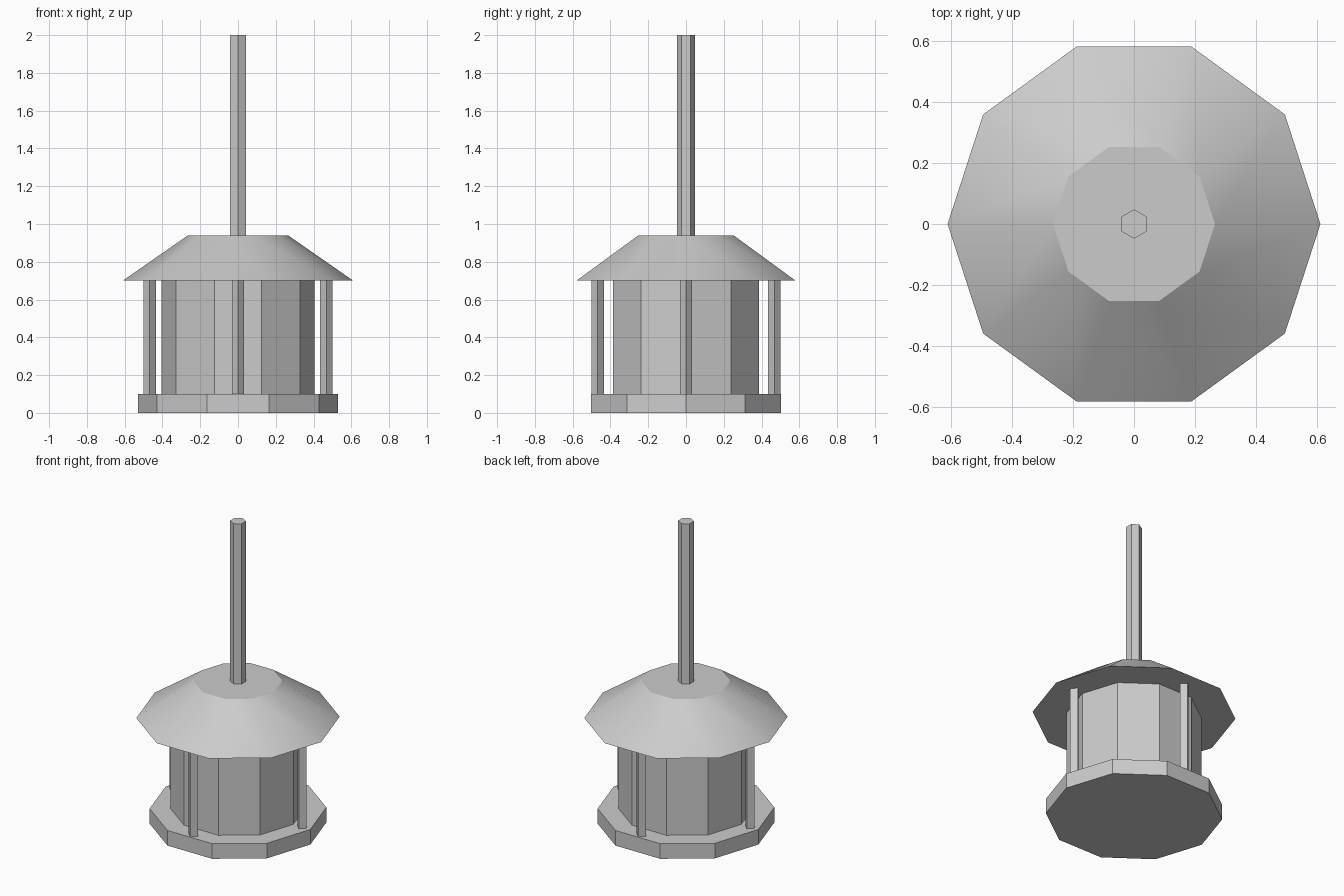
import bpy
import math

if "Cube" in bpy.data.objects:
    bpy.data.objects.remove(bpy.data.objects["Cube"])

grey = bpy.data.materials.new("light_grey")
grey.diffuse_color = (0.6, 0.6, 0.6, 1)
grey.use_nodes = True
grey.node_tree.nodes["Principled BSDF"].inputs["Base Color"].default_value = grey.diffuse_color


def prism(name, sides, r_bottom, r_top, z0, z1, x=0, y=0, turn=0.0):
    """Straight or tapered prism between two heights."""
    bpy.ops.mesh.primitive_cone_add(
        vertices=sides, radius1=r_bottom, radius2=r_top, depth=z1 - z0,
        location=(x, y, (z0 + z1) / 2), rotation=(0, 0, turn))
    ob = bpy.context.object
    ob.name = name
    ob.data.materials.append(grey)
    return ob


# Ten-sided base and drum, with corners on the x axis
quarter = math.pi / 2
prism("base", 10, 0.53, 0.53, 0, 0.10, turn=quarter)
prism("drum", 10, 0.405, 0.405, 0.10, 0.70, turn=quarter)

# Sloping roof, smooth around its sides with a flat top
prism("roof", 10, 0.61, 0.265, 0.70, 0.94, turn=quarter)
bpy.ops.object.shade_smooth_by_angle(angle=math.radians(30))

# Hexagonal pole
prism("pole", 6, 0.048, 0.048, 0.94, 2.0)

# Four slim square posts set cornerwise
for i in range(4):
    a = i * quarter
    prism(f"post_{i + 1}", 4, 0.033, 0.033, 0.10, 0.70,
          0.468 * math.cos(a), 0.468 * math.sin(a))
